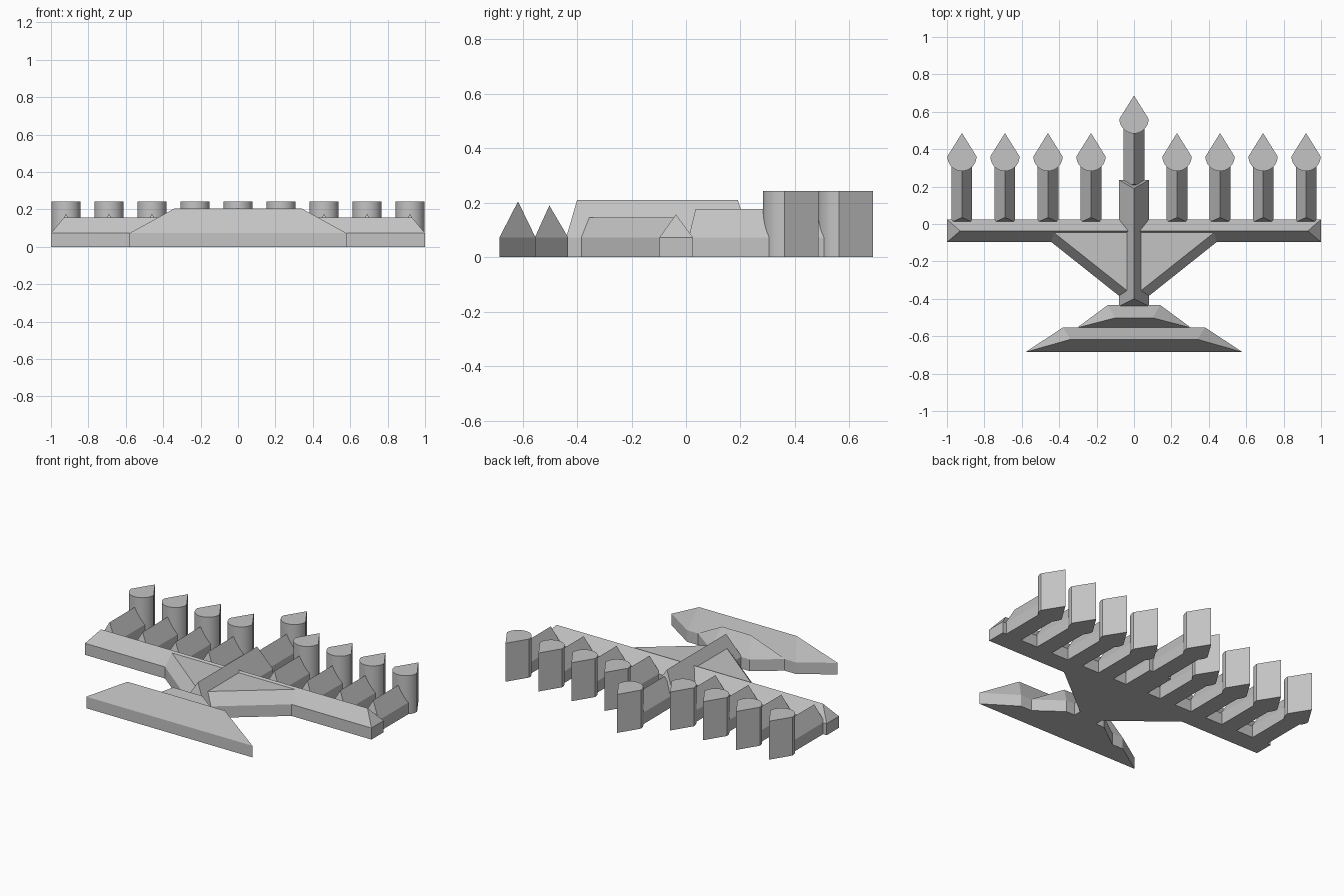
import bpy, bmesh, math
from mathutils import Vector

cube = bpy.data.objects.get("Cube")
if cube:
    bpy.data.objects.remove(cube)

EAVE = 0.073  # height of the straight walls

grey = bpy.data.materials.new("grey")
grey.use_nodes = True
grey.diffuse_color = (0.55, 0.55, 0.55, 1)
grey.node_tree.nodes["Principled BSDF"].inputs["Base Color"].default_value = grey.diffuse_color


def finish(name, bm):
    bmesh.ops.recalc_face_normals(bm, faces=bm.faces)
    mesh = bpy.data.meshes.new(name)
    bm.to_mesh(mesh)
    bm.free()
    mesh.materials.append(grey)
    obj = bpy.data.objects.new(name, mesh)
    bpy.context.collection.objects.link(obj)
    return obj


def walls(bm, outline, height):
    """Floor and straight walls; returns the upper rim."""
    low = [bm.verts.new((x, y, 0)) for x, y in outline]
    rim = [bm.verts.new((x, y, height)) for x, y in outline]
    bm.faces.new(low)
    for i in range(len(low)):
        j = (i + 1) % len(low)
        bm.faces.new((low[i], low[j], rim[j], rim[i]))
    return rim


def hipped(name, outline, ridge, top):
    """Bar with a hipped roof; the ridge runs between sides 3-0 and 1-2."""
    bm = bmesh.new()
    a, b, c, d = walls(bm, outline, EAVE)
    r, s = [bm.verts.new((x, y, top)) for x, y in ridge]
    for face in ((a, b, s, r), (b, c, s), (c, d, r, s), (d, a, r)):
        bm.faces.new(face)
    return finish(name, bm)


def crossways(name, front, back, front_x, back_x, ridge_y, ridge_x, top):
    return hipped(name, [(-front_x, front), (front_x, front), (back_x, back), (-back_x, back)],
                  [(-ridge_x, ridge_y), (ridge_x, ridge_y)], top)


def lengthways(name, x, half, start, end, ridge_start, ridge_end, top):
    return hipped(name, [(x + half, start), (x + half, end), (x - half, end), (x - half, start)],
                  [(x, ridge_start), (x, ridge_end)], top)


# Stepped foot, crossbar and stem
crossways("lower_foot", -0.685, -0.553, 0.58, 0.38, -0.617, 0.34, 0.205)
crossways("upper_foot", -0.555, -0.433, 0.305, 0.14, -0.502, 0.10, 0.19)
crossways("crossbar", -0.097, 0.025, 1.0, 1.0, -0.037, 0.93, 0.157)
lengthways("stem", 0, 0.08, -0.44, 0.235, -0.40, 0.19, 0.21)

# Flat braces with a sloped outer edge, one on each side of the stem
for side, label in ((1, "left"), (-1, "right")):
    bm = bmesh.new()
    outer = [(0, -0.04), (0, -0.416), (0.04, -0.416), (0.513, -0.04)]
    inner = [(0, -0.04), (0, -0.362), (0.03, -0.362), (0.436, -0.04)]
    rim = walls(bm, [(side * x, y) for x, y in outer], EAVE)
    top = [bm.verts.new((side * x, y, 0.145)) for x, y in inner]
    for i in range(4):
        j = (i + 1) % 4
        bm.faces.new((rim[i], rim[j], top[j], top[i]))
    bm.faces.new(top)
    finish(label + "_brace", bm)


# Candles, each a ridged shaft and a drop-shaped flame
def candle(name, x, start, flame_y):
    lengthways(name + "_shaft", x, 0.055, start, flame_y, start + 0.025, flame_y, 0.177)
    radius, steps = 0.078, 20
    outline = [(x, flame_y + 0.125)]
    for i in range(steps + 1):
        a = math.pi + math.pi * i / steps
        outline.append((x + radius * math.cos(a), flame_y + radius * math.sin(a)))
    bm = bmesh.new()
    bm.faces.new(walls(bm, outline, 0.243))
    flame = finish(name + "_flame", bm)
    bpy.ops.object.select_all(action="DESELECT")
    flame.select_set(True)
    bpy.context.view_layer.objects.active = flame
    bpy.ops.object.shade_smooth_by_angle(angle=math.radians(25))


for n in range(1, 5):
    candle(f"left_candle_{n}", 0.23 * n, 0.01, 0.361)
    candle(f"right_candle_{n}", -0.23 * n, 0.01, 0.361)
candle("middle_candle", 0, 0.19, 0.562)
